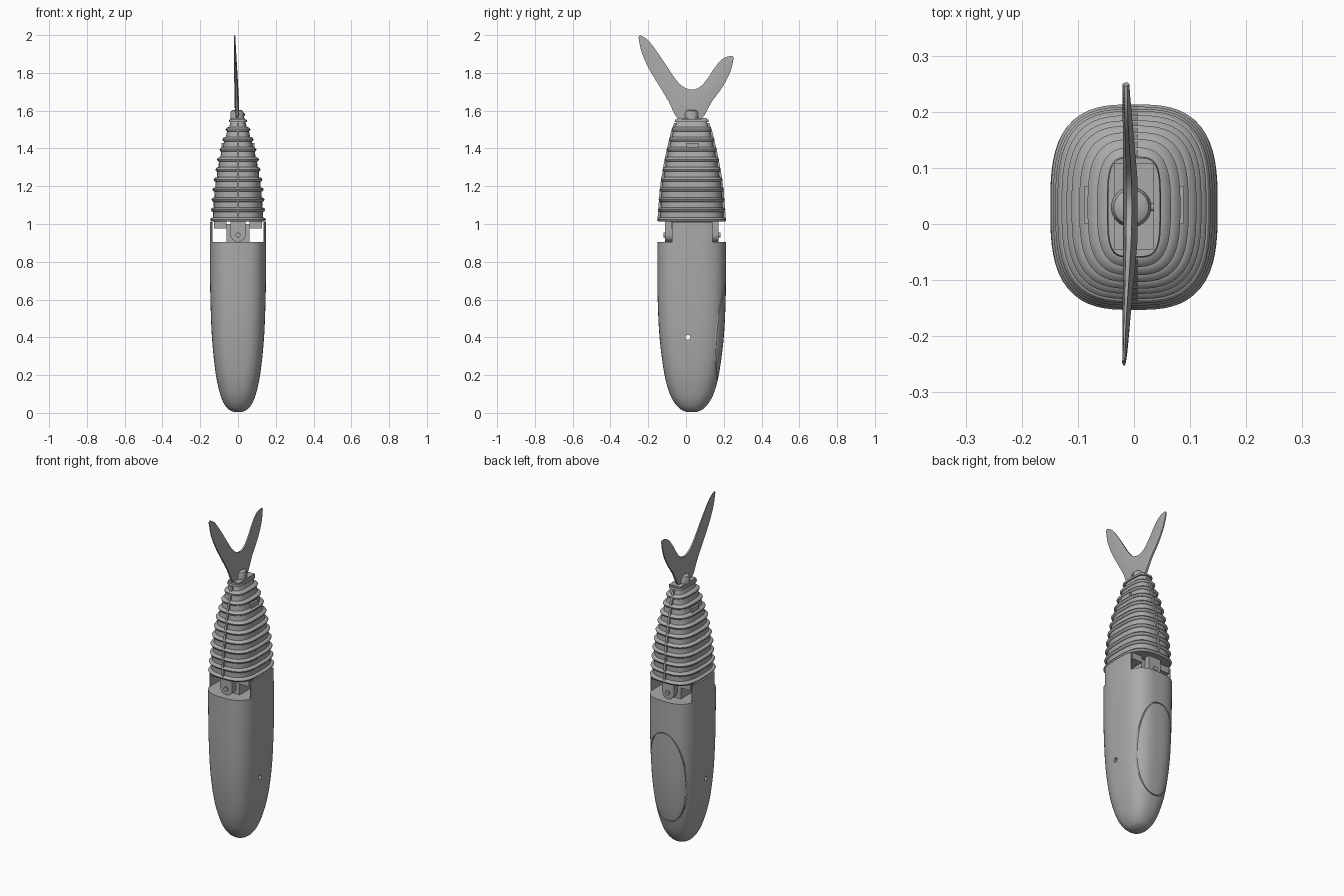
import bpy, bmesh, math
from mathutils import Vector

if "Cube" in bpy.data.objects:
    bpy.data.objects.remove(bpy.data.objects["Cube"], do_unlink=True)

grey = bpy.data.materials.new("matte_grey")
grey.use_nodes = True
COLOUR = (0.4, 0.4, 0.4, 1)
grey.diffuse_color = COLOUR
grey.node_tree.nodes["Principled BSDF"].inputs["Base Color"].default_value = COLOUR
CY = 0.03  # centre of the body in depth


def finish(name, bm, angle=30):
    bmesh.ops.recalc_face_normals(bm, faces=bm.faces)
    mesh = bpy.data.meshes.new(name)
    bm.to_mesh(mesh)
    bm.free()
    mesh.materials.append(grey)
    ob = bpy.data.objects.new(name, mesh)
    bpy.context.collection.objects.link(ob)
    bpy.ops.object.select_all(action="DESELECT")
    ob.select_set(True)
    bpy.context.view_layer.objects.active = ob
    if angle:
        bpy.ops.object.shade_smooth_by_angle(angle=math.radians(angle))
    return ob


def loft(name, rings, angle=30):
    bm = bmesh.new()
    loops = [[bm.verts.new(p) for p in ring] for ring in rings]
    for a, b in zip(loops, loops[1:]):
        for i in range(len(a)):
            j = (i + 1) % len(a)
            bm.faces.new((a[i], a[j], b[j], b[i]))
    bm.faces.new(loops[0])
    bm.faces.new(loops[-1])
    return finish(name, bm, angle)


def oval(rx, ry, power=3.0, n=72):
    out = []
    for i in range(n):
        a = 2 * math.pi * i / n
        c, s = math.cos(a), math.sin(a)
        r = (abs(c) ** power + abs(s) ** power) ** (-1 / power)
        out.append((rx * r * c, ry * r * s))
    return out


def section(z, rx, ry, power=3.0):
    return [(x, y + CY, z) for x, y in oval(rx, ry, power)]


def spline(points, steps):
    pts = [Vector(p) for p in points]
    pts = [2 * pts[0] - pts[1]] + pts + [2 * pts[-1] - pts[-2]]
    out = []
    for a, b, c, d in zip(pts, pts[1:], pts[2:], pts[3:]):
        for k in range(steps):
            t = k / steps
            out.append(0.5 * (2 * b + (c - a) * t + (2 * a - 5 * b + 4 * c - d) * t * t
                              + (3 * b - a - 3 * c + d) * t ** 3))
    return out + [pts[-2]]


def box(name, x, y, z, angle=0):
    corners = lambda h: [(x[0], y[0], h), (x[1], y[0], h), (x[1], y[1], h), (x[0], y[1], h)]
    return loft(name, [corners(z[0]), corners(z[1])], angle)


def rod(name, start, end, r, n=24):
    start, end = Vector(start), Vector(end)
    turn = (end - start).to_track_quat("Z", "Y")
    ring = [turn @ Vector((x, y, 0)) for x, y in oval(r, r, 2, n)]
    return loft(name, [[start + p for p in ring], [end + p for p in ring]])


def cut(target, cutter):
    mod = target.modifiers.new("cut", "BOOLEAN")
    mod.operation, mod.object, mod.solver = "DIFFERENCE", cutter, "EXACT"
    bpy.context.view_layer.objects.active = target
    bpy.ops.object.modifier_apply(modifier=mod.name)
    bpy.data.objects.remove(cutter, do_unlink=True)


# Body hull: half widths (z, x, y) from the rounded nose to the joint
HULL = [(0.004, 0.02, 0.025), (0.02, 0.052, 0.06), (0.06, 0.08, 0.095), (0.12, 0.1, 0.123),
        (0.22, 0.12, 0.147), (0.4, 0.138, 0.17), (0.6, 0.146, 0.18), (0.8, 0.149, 0.182),
        (1.01, 0.149, 0.182)]


def hull(name, inset):
    rings = [section(z + (inset if z < 0.01 else 0), x - inset, y - inset, 2.2 + min(0.8, 3 * z))
             for z, x, y in spline(HULL, 5)]
    return loft(name, rings, 40)


body = hull("body", 0)

# Joint opening, leaving a thin tongue on each side
cut(body, box("opening_cutter", (-0.134, 0.134), (-0.3, 0.4), (0.905, 1.1)))
cut(body, box("front_notch_cutter", (-0.3, 0.3), (-0.3, -0.075), (0.905, 1.1)))
cut(body, box("back_notch_cutter", (-0.3, 0.3), (0.14, 0.4), (0.905, 1.1)))

# Cross bore and the oval hatch seam on the back
cut(body, rod("bore_cutter", (-0.3, 0.01, 0.4), (0.3, 0.01, 0.4), 0.013))
seam = loft("seam_cutter", [[(x, y, z + 0.44) for x, z in oval(0.118, 0.275, 2.3)]
                            for y in (0.05, 0.35)])
cut(seam, loft("seam_core", [[(x, y, z + 0.44) for x, z in oval(0.113, 0.27, 2.3)]
                             for y in (0.0, 0.4)]))
cut(seam, hull("seam_floor", 0.007))
cut(body, seam)
bpy.context.view_layer.objects.active = body
body.select_set(True)
bpy.ops.object.shade_smooth_by_angle(angle=math.radians(30))

# Ribbed flexible tail: each segment is a recessed neck under a rounded flange
TAIL = [(1.01, 0.145, 0.18), (1.2, 0.131, 0.166), (1.35, 0.106, 0.14), (1.48, 0.07, 0.11),
        (1.545, 0.046, 0.088)]


def tail_size(z):
    for a, b in zip(TAIL, TAIL[1:]):
        if z <= b[0]:
            t = (z - a[0]) / (b[0] - a[0])
            return a[1] + (b[1] - a[1]) * t, a[2] + (b[2] - a[2]) * t
    return TAIL[-1][1:]


RIBS, Z0, Z1 = 10, 1.012, 1.545
pitch = (Z1 - Z0) / RIBS
rings = []
for i in range(RIBS):
    for f, inset in ((0.0, 0.004), (0.06, 0), (0.2, -0.004), (0.34, 0), (0.4, 0.006),
                     (0.42, 0.011), (0.98, 0.008)):
        z = Z0 + pitch * (i + f)
        rx, ry = tail_size(z)
        rings.append(section(z, rx - inset, ry - inset, 3))
rx, ry = tail_size(Z1)
rings += [section(Z1 - 0.004, rx + 0.002, ry + 0.002, 4), section(Z1 + 0.008, rx, ry, 4)]
loft("ribbed_tail", rings)

# Thin spines joining the ribs, front and back, and side tabs
for side, label in ((-1, "front"), (1, "back")):
    bars = []
    for i in range(RIBS + 1):
        z = Z0 + 0.01 + (Z1 - Z0 - 0.02) * i / RIBS
        y = CY + side * (tail_size(z)[1] - 0.004)
        bars.append([(-0.006, y - 0.006, z), (0.006, y - 0.006, z),
                     (0.006, y + 0.006, z), (-0.006, y + 0.006, z)])
    loft(label + "_spine", bars, 0)
for side, label in ((-1, "right"), (1, "left")):
    xs = sorted((side * 0.07, side * 0.088))
    box(label + "_tail_tab", xs, (0.0, 0.068), (1.395, 1.43))

# Hinge: rounded lugs and pins front and back, with a carrier block and side brackets
for y, pin, label in (((-0.112, -0.075), -0.12, "front"), ((0.14, 0.172), 0.182, "back")):
    shape = [(0.04 * math.cos(a), 0.945 + 0.04 * math.sin(a))
             for a in (math.pi * (1 + k / 16) for k in range(17))]
    shape += [(0.04, 1.02), (-0.04, 1.02)]
    loft(label + "_hinge_lug", [[(x, d, z) for x, z in shape] for d in y])
    rod(label + "_hinge_pin", (0, pin, 0.942), (0, CY, 0.942), 0.013)
box("joint_block", (-0.06, 0.06), (-0.07, 0.135), (0.9, 1.0))
for side, label in ((-1, "right"), (1, "left")):
    xs = sorted((side * 0.06, side * 0.128))
    box(label + "_joint_bracket", xs, (-0.08, 0.14), (0.975, 1.015))

# Tail mount: end plate and domed peg
box("end_plate", (-0.036, 0.036), (-0.045, 0.108), (1.55, 1.56))
loft("fin_peg", [[(x - 0.005, y + 0.03, z) for x, y in oval(r, r, 2, 32)]
                 for z, r in ((1.55, 0.036), (1.585, 0.036), (1.598, 0.031), (1.604, 0.02))])
rod("peg_screw", (0.0, 0.03, 1.58), (0.036, 0.03, 1.58), 0.007)

# Forked fin: matching points on the lower and upper edges, as (y, z)
LOWER = [(-0.252, 1.988), (-0.235, 1.91), (-0.195, 1.82), (-0.135, 1.72), (-0.09, 1.645),
         (-0.045, 1.56), (0.025, 1.56), (0.085, 1.56), (0.135, 1.645), (0.19, 1.72),
         (0.228, 1.79), (0.246, 1.845), (0.252, 1.88)]
UPPER = [(-0.243, 2.0), (-0.2, 1.972), (-0.145, 1.9), (-0.095, 1.825), (-0.05, 1.76),
         (-0.012, 1.725), (0.033, 1.711), (0.075, 1.727), (0.11, 1.765), (0.15, 1.825),
         (0.185, 1.867), (0.215, 1.885), (0.246, 1.89)]
columns = []
for low, up in zip(spline(LOWER, 4), spline(UPPER, 4)):
    mid = (low + up) / 2
    ring = []
    for side, points in ((1, (low, mid, up)), (-1, (up, mid, low))):
        for p in points:
            t = max(0, 2 - p.y) / 0.44
            thick = (0.003 + 0.012 * t) * (1 if p is mid else 0.45)
            ring.append((-0.018 + 0.014 * t + side * thick, p.x, p.y))
    columns.append(ring)
loft("tail_fin", columns, 35)
